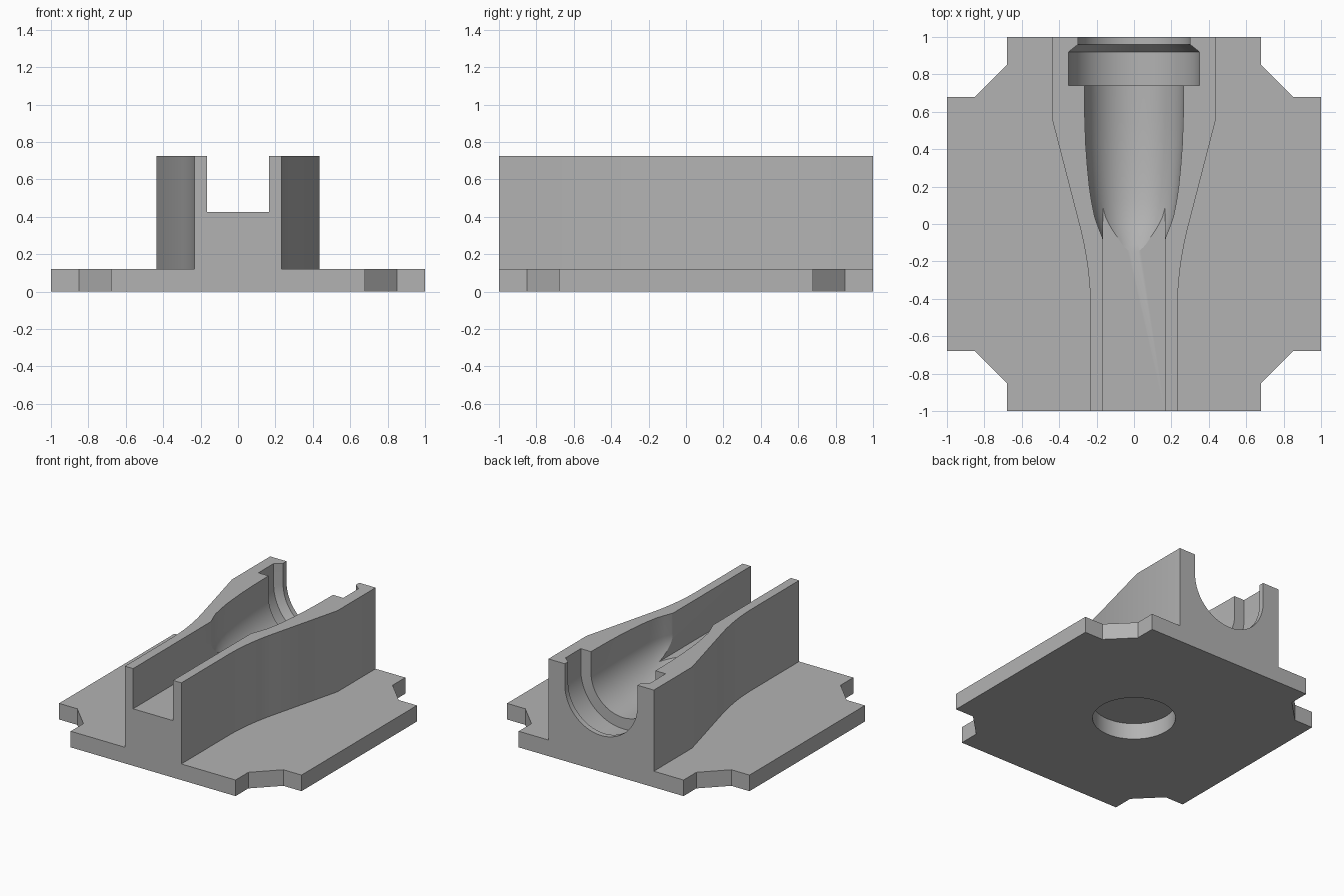
import bpy, bmesh, math
from mathutils import Vector

if "Cube" in bpy.data.objects:
    bpy.data.objects.remove(bpy.data.objects["Cube"])

TOP, PLATE, FLOOR, AXIS = 0.725, 0.12, 0.425, 0.57

grey = bpy.data.materials.new("plain grey")
grey.use_nodes = True
grey.diffuse_color = (0.45, 0.45, 0.45, 1)
grey.node_tree.nodes["Principled BSDF"].inputs["Base Color"].default_value = grey.diffuse_color


def finish(name, bm):
    bmesh.ops.recalc_face_normals(bm, faces=bm.faces)
    mesh = bpy.data.meshes.new(name)
    bm.to_mesh(mesh)
    bm.free()
    mesh.materials.append(grey)
    obj = bpy.data.objects.new(name, mesh)
    bpy.context.collection.objects.link(obj)
    return obj


def prism(name, outline, z0, z1):
    bm = bmesh.new()
    face = bm.faces.new([bm.verts.new((x, y, z0)) for x, y in outline])
    new = bmesh.ops.extrude_face_region(bm, geom=[face])["geom"]
    bmesh.ops.translate(bm, vec=(0, 0, z1 - z0),
                        verts=[v for v in new if isinstance(v, bmesh.types.BMVert)])
    return finish(name, bm)


def mirrored(side):
    """Close a +x outline with its mirror image."""
    return side + [(-x, y) for x, y in reversed(side)]


def trough(name, profile, steps=40):
    """Loft U-shaped sections, round below the axis and open above it."""
    bm = bmesh.new()
    rings = []
    for y, r in profile:
        arc = [(r * math.cos(a), AXIS - r * math.sin(a))
               for a in (math.pi * i / steps for i in range(steps + 1))]
        section = [(r, 1)] + arc + [(-r, 1)]
        rings.append([bm.verts.new((x, y, z)) for x, z in section])
    n = len(rings[0])
    for a, b in zip(rings, rings[1:]):
        for i in range(n):
            j = (i + 1) % n
            bm.faces.new((a[i], a[j], b[j], b[i]))
    bm.faces.new(rings[0])
    bm.faces.new(rings[-1])
    return finish(name, bm)


def combine(target, other, operation):
    mod = target.modifiers.new(operation.lower(), 'BOOLEAN')
    mod.operation, mod.solver, mod.object = operation, 'EXACT', other
    bpy.context.view_layer.objects.active = target
    bpy.ops.object.modifier_apply(modifier=mod.name)
    bpy.data.objects.remove(other)


# Base plate with notched corners
plate_side = [(0.68, -1), (0.68, -0.85), (0.85, -0.68), (1, -0.68),
              (1, 0.68), (0.85, 0.68), (0.68, 0.85), (0.68, 1)]
holder = prism("cradle_holder", mirrored(plate_side), 0, PLATE)

# Flared upright block
p0, p1, p2 = Vector((0.233, -0.45)), Vector((0.233, -0.23)), Vector((0.293, 0))
bend = []
for i in range(13):
    t = i / 12
    bend.append(tuple(p0 * (1 - t) ** 2 + p1 * 2 * t * (1 - t) + p2 * t * t))
block_side = [(0.233, -1)] + bend + [(0.435, 0.55), (0.435, 1)]
combine(holder, prism("upright_block", mirrored(block_side), 0.05, TOP), 'UNION')

# Straight front channel
channel_side = [(0.165, -1.1), (0.165, 0.1)]
combine(holder, prism("channel_cutter", mirrored(channel_side), FLOOR, 1), 'DIFFERENCE')

# Tapered trough with collar groove and rear lip
nose = [(-0.3, 0.04), (-0.24, 0.09), (-0.19, 0.124), (-0.15, 0.145), (-0.11, 0.158),
        (-0.07, 0.17), (-0.02, 0.19), (0.04, 0.211), (0.12, 0.227), (0.2, 0.239),
        (0.3, 0.249), (0.42, 0.258), (0.55, 0.263), (0.74, 0.266)]
collar = [(0.74, 0.35), (0.92, 0.35), (0.96, 0.3), (1.1, 0.3)]
combine(holder, trough("trough_cutter", nose + collar), 'DIFFERENCE')

# Blind round socket in the underside
bm = bmesh.new()
bmesh.ops.create_cone(bm, cap_ends=True, segments=64, radius1=0.28, radius2=0.28, depth=0.24)
combine(holder, finish("socket_cutter", bm), 'DIFFERENCE')

# Smooth the curved walls, keep the edges crisp
bpy.ops.object.select_all(action='DESELECT')
holder.select_set(True)
bpy.context.view_layer.objects.active = holder
bpy.ops.object.shade_smooth_by_angle(angle=math.radians(20))
